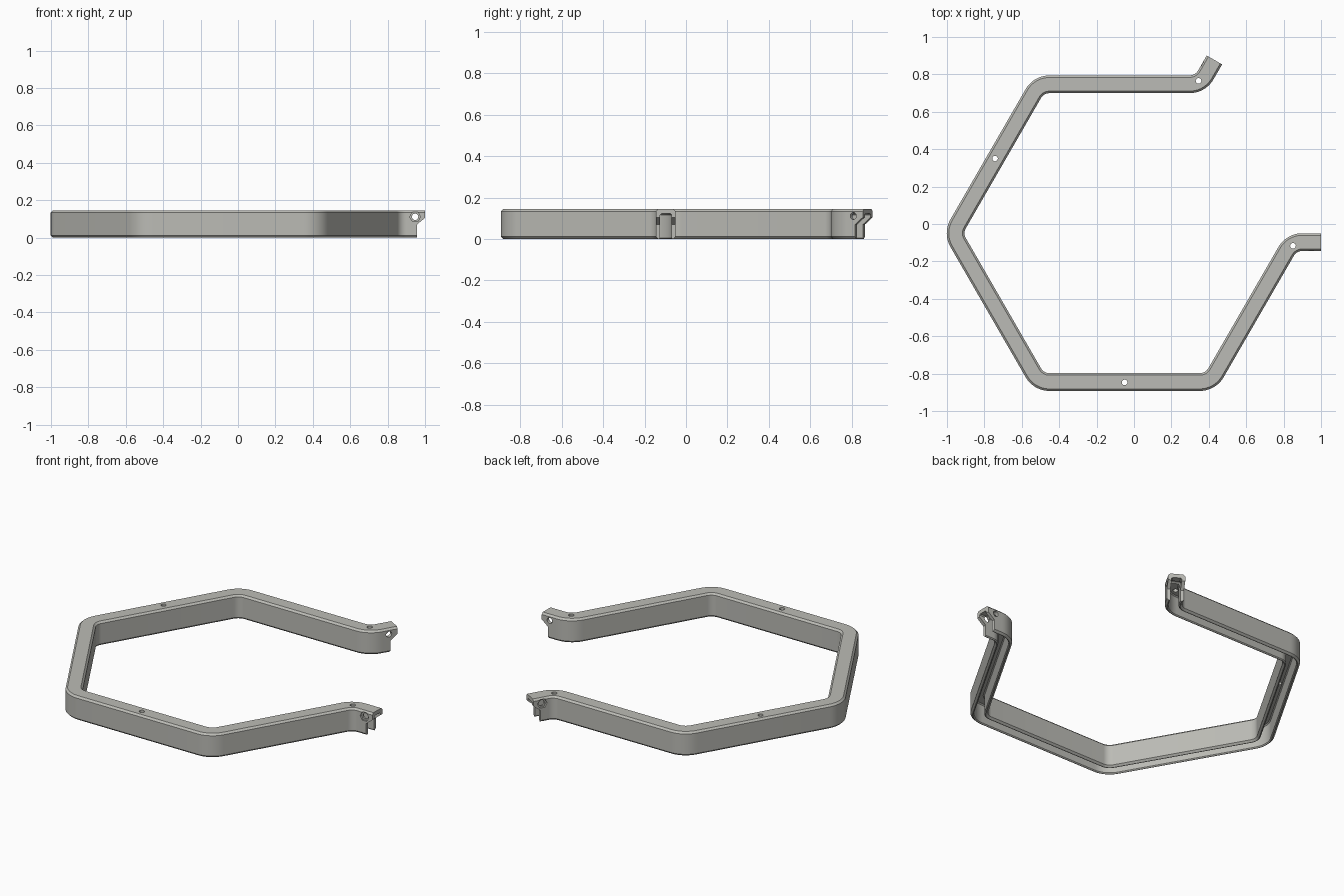
import bpy, bmesh, math
from mathutils import Vector, Matrix

if "Cube" in bpy.data.objects:
    bpy.data.objects.remove(bpy.data.objects["Cube"])

W, H, CH = 0.0475, 0.145, 0.011      # half width, height, edge chamfer
SLOT, ROOF = 0.028, 0.122            # slot half width, slot ceiling height
BEND = 0.10                          # centreline bend radius

grey = bpy.data.materials.new("warm grey")
grey.diffuse_color = (0.50, 0.50, 0.465, 1)
grey.use_nodes = True
grey.node_tree.nodes["Principled BSDF"].inputs["Base Color"].default_value = grey.diffuse_color


def make_object(name, bm):
    bmesh.ops.recalc_face_normals(bm, faces=bm.faces)
    mesh = bpy.data.meshes.new(name)
    bm.to_mesh(mesh)
    bm.free()
    obj = bpy.data.objects.new(name, mesh)
    bpy.context.collection.objects.link(obj)
    return obj


def prism(name, points, depth, matrix):
    """Extrude an xy outline by +-depth along local z."""
    bm = bmesh.new()
    rings = [[bm.verts.new((x, y, s * depth)) for x, y in points] for s in (-1, 1)]
    n = len(points)
    for ring in rings:
        bm.faces.new(ring)
    for i in range(n):
        j = (i + 1) % n
        bm.faces.new((rings[0][i], rings[0][j], rings[1][j], rings[1][i]))
    bm.transform(matrix)
    return make_object(name, bm)


def circle(r, n):
    return [(r * math.cos(2 * math.pi * i / n), r * math.sin(2 * math.pi * i / n))
            for i in range(n)]


def rounded_path(corners, r, steps=10):
    """List of (point, direction) along a polyline with filleted corners."""
    out = [(corners[0], (corners[1] - corners[0]).normalized())]
    for a, b, c in zip(corners, corners[1:], corners[2:]):
        d0, d1 = (b - a).normalized(), (c - b).normalized()
        turn = math.atan2(d0.x * d1.y - d0.y * d1.x, d0.dot(d1))
        side = math.copysign(1, turn)
        start = b - d0 * r * math.tan(abs(turn) / 2)
        centre = start + Vector((-d0.y, d0.x)) * side * r
        for i in range(steps + 1):
            rot = Matrix.Rotation(turn * i / steps, 2)
            out.append((centre + rot @ (start - centre), rot @ d0))
    out.append((corners[-1], (corners[-1] - corners[-2]).normalized()))
    return out


# Hexagon centreline with one side left open and both ends flared outward
cx, cy, apothem = -0.05, -0.049, 0.796
R = apothem / math.cos(math.pi / 6)
hexagon = [Vector((cx + R * math.cos(math.radians(a)), cy + R * math.sin(math.radians(a))))
           for a in (300, 240, 180, 120)]
end_right, end_back = Vector((1.0, -0.097)), Vector((0.43, 0.877))
corners = [end_right, Vector((0.842, -0.097)), *hexagon, Vector((0.355, 0.747)), end_back]

# Channel section, open underneath: one half, then mirrored
half = [(SLOT, 0.006), (SLOT + 0.005, 0), (W - CH, 0), (W, CH), (W, H - CH), (W - CH, H)]
half = [(SLOT - 0.006, ROOF), (SLOT, ROOF - 0.006)] + half
section = half + [(-x, z) for x, z in reversed(half)]

bm = bmesh.new()
rings = []
for p, d in rounded_path(corners, BEND):
    rings.append([bm.verts.new((p.x - d.y * o, p.y + d.x * o, z)) for o, z in section])
for r0, r1 in zip(rings, rings[1:]):
    for i in range(len(section)):
        j = (i + 1) % len(section)
        bm.faces.new((r0[i], r0[j], r1[j], r1[i]))
bm.faces.new(rings[0])
bm.faces.new(rings[-1])
frame = make_object("channel_frame", bm)
frame.data.materials.append(grey)

cutters = []

# Screw holes through the top web
for x, y in ((-0.743, 0.35), (-0.05, -0.847), (0.345, 0.765), (0.85, -0.117)):
    cutters.append(prism("screw_hole_cutter", circle(0.015, 20), 0.06,
                         Matrix.Translation((x, y, 0.14))))

# Each end: stepped notch below, cross bolt hole and hexagonal nut recess
notch = [(-0.043, -0.05), (-0.043, 0.07), (0, 0.105), (0.02, 0.121), (0.02, -0.05)]
for tip, d, nut_side in ((end_right, Vector((1, 0)), -1),
                         (end_back, Vector((0.5, math.sqrt(0.75))), 1)):
    # local x runs outward, local y runs up, local z runs across the channel
    axes = Matrix(((d.x, 0, d.y, tip.x), (d.y, 0, -d.x, tip.y),
                   (0, 1, 0, 0), (0, 0, 0, 1)))
    cutters.append(prism("notch_cutter", notch, 0.1, axes))
    bolt = axes @ Matrix.Translation((-0.053, 0.111, 0))
    cutters.append(prism("bolt_hole_cutter", circle(0.017, 20), 0.1, bolt))
    recess = bolt @ Matrix.Translation((0, 0, -nut_side * (W + 0.012)))
    cutters.append(prism("nut_recess_cutter", circle(0.029, 6), 0.022, recess))

bpy.context.view_layer.objects.active = frame
frame.select_set(True)
for cutter in cutters:
    mod = frame.modifiers.new("cut", 'BOOLEAN')
    mod.operation, mod.solver, mod.object = 'DIFFERENCE', 'EXACT', cutter
    bpy.ops.object.modifier_apply(modifier=mod.name)
    bpy.data.objects.remove(cutter)

bpy.ops.object.shade_smooth_by_angle(angle=math.radians(25))
